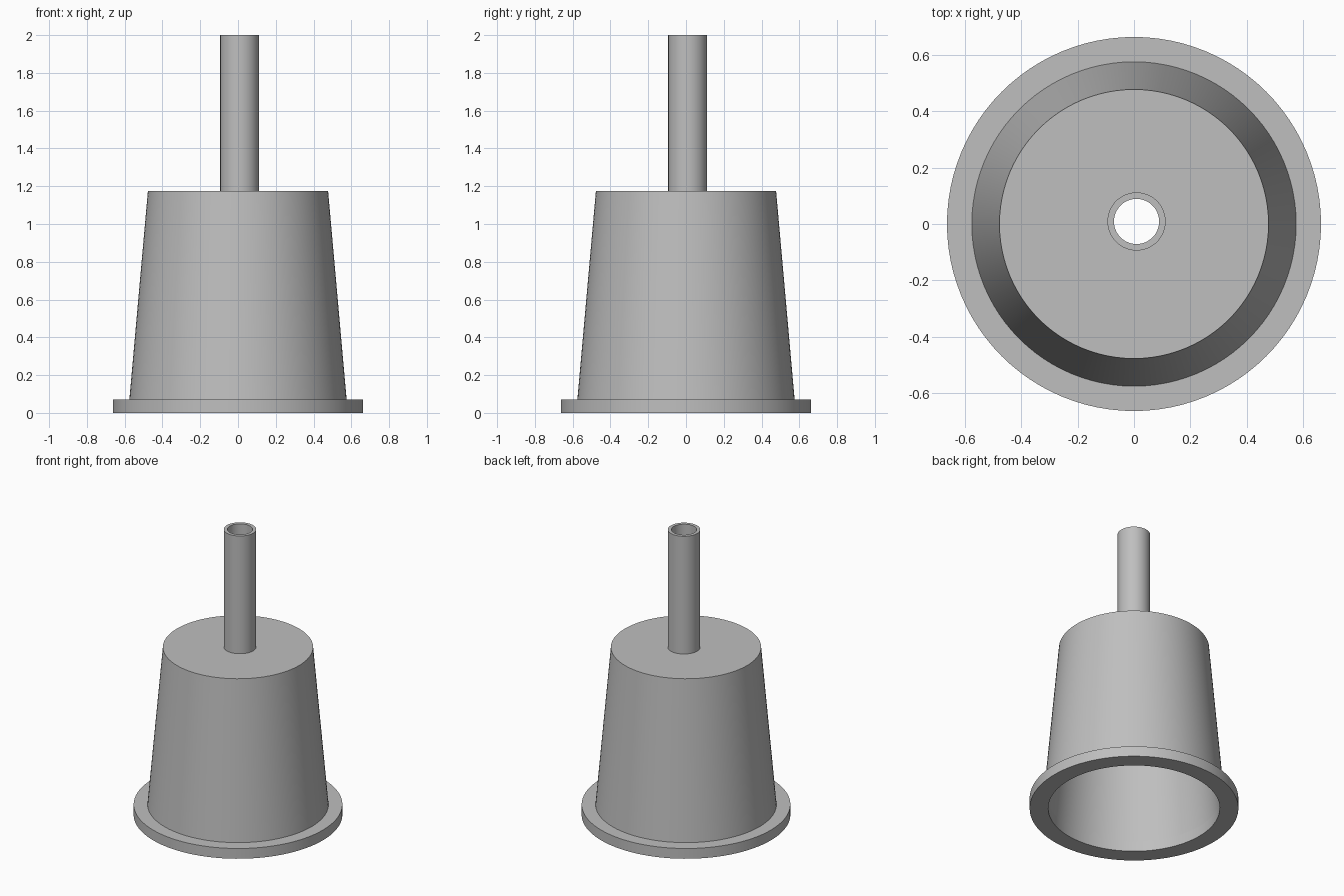
import bpy, bmesh, math

if "Cube" in bpy.data.objects:
    bpy.data.objects.remove(bpy.data.objects["Cube"])

SIDES = 96
OFFSET = 0.009   # tube axis sits slightly off the cup axis

grey = bpy.data.materials.new("plain grey")
grey.diffuse_color = (0.52, 0.52, 0.52, 1)
grey.use_nodes = True
grey.node_tree.nodes["Principled BSDF"].inputs["Base Color"].default_value = grey.diffuse_color


def lathe(name, profile):
    """Revolve a closed profile of (radius, z, axis offset) points."""
    bm = bmesh.new()
    rings = []
    for r, z, off in profile:
        angles = [2 * math.pi * i / SIDES for i in range(SIDES)]
        rings.append([bm.verts.new((off + r * math.cos(a), off + r * math.sin(a), z))
                      for a in angles])
    for a, b in zip(rings, rings[1:] + rings[:1]):
        for i in range(SIDES):
            j = (i + 1) % SIDES
            bm.faces.new((a[i], a[j], b[j], b[i]))
    bmesh.ops.recalc_face_normals(bm, faces=bm.faces)
    mesh = bpy.data.meshes.new(name)
    bm.to_mesh(mesh)
    bm.free()
    mesh.materials.append(grey)
    obj = bpy.data.objects.new(name, mesh)
    bpy.context.collection.objects.link(obj)
    bpy.ops.object.select_all(action='DESELECT')
    obj.select_set(True)
    bpy.context.view_layer.objects.active = obj
    bpy.ops.object.shade_smooth_by_angle(angle=math.radians(30))
    return obj


# Flat rim around the open bottom
lathe("flange", [(0.545, 0, 0), (0.663, 0, 0), (0.663, 0.072, 0), (0.545, 0.072, 0)])

# Hollow tapered cup, with a hole in its roof for the tube
lathe("cup", [(0.545, 0.072, 0), (0.575, 0.072, 0), (0.477, 1.175, 0),
              (0.08, 1.175, OFFSET), (0.08, 1.145, OFFSET), (0.447, 1.145, 0)])

# Open tube rising from the roof
lathe("tube", [(0.08, 1.175, OFFSET), (0.103, 1.175, OFFSET),
               (0.103, 2.0, OFFSET), (0.08, 2.0, OFFSET)])
